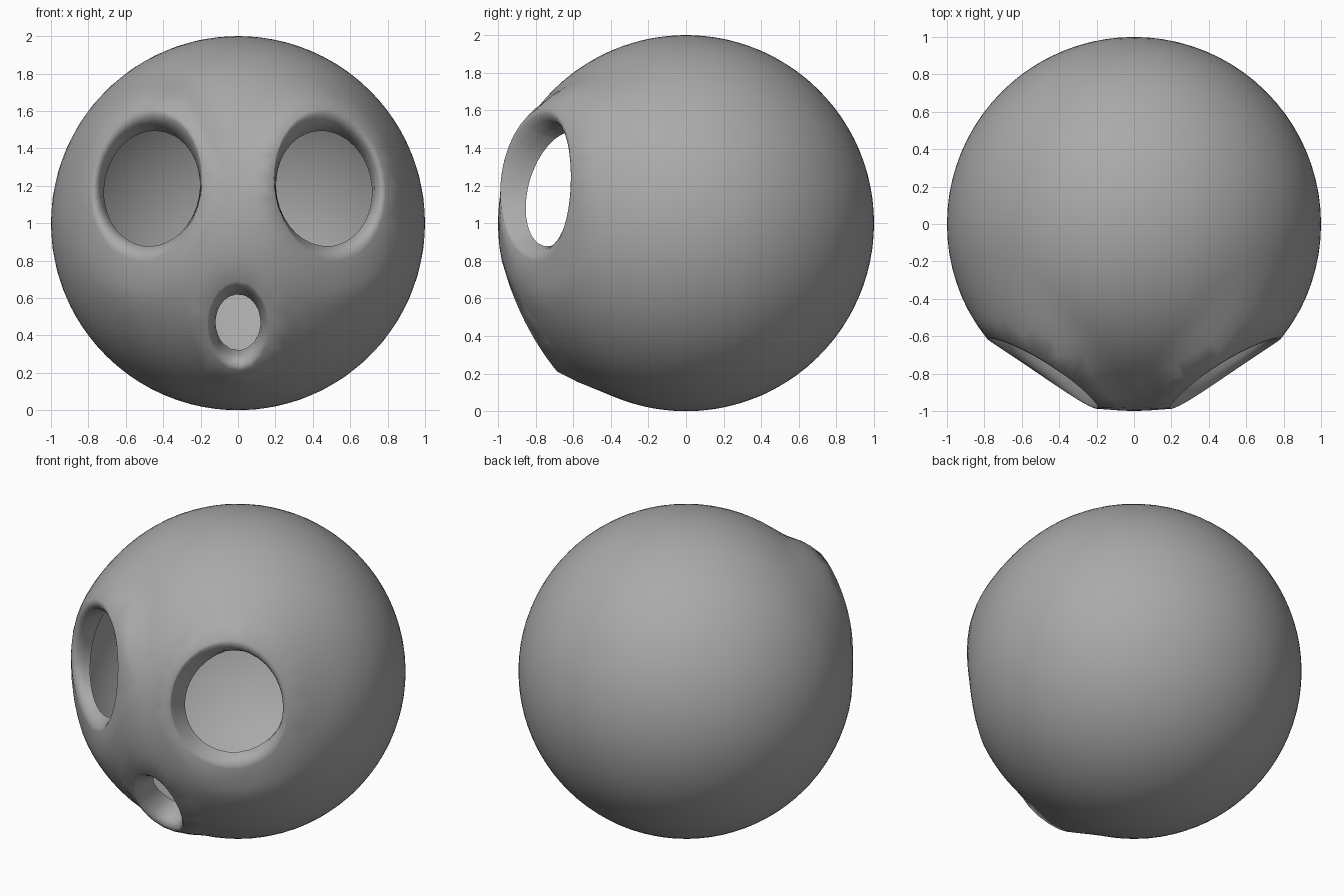
import bpy, bmesh, math

if "Cube" in bpy.data.objects:
    bpy.data.objects.remove(bpy.data.objects["Cube"])

TILT = 0.16
# centre, rim half-sizes, hole centre, hole half-sizes, tilt, rim swell (mean, top-minus-bottom)
EYE = dict(c=(0.49, 0.205), rim=(0.295, 0.41), hc=(0.46, 0.185), hole=(0.255, 0.31),
           tilt=TILT, swell=(0.02, 0.05), depth=0.885)
MOUTH = dict(c=(0.0, -0.55), rim=(0.165, 0.24), hc=(0.0, -0.53), hole=(0.12, 0.15),
             tilt=0.0, swell=(0.02, -0.025), depth=0.87)


def polar(o, x, z):
    """Elliptic distance (1 on the rim) and angle around an opening."""
    dx, dz = x - o["c"][0], z - o["c"][1]
    c, s = math.cos(o["tilt"]), math.sin(o["tilt"])
    u, v = (dx * c + dz * s) / o["rim"][0], (-dx * s + dz * c) / o["rim"][1]
    return math.hypot(u, v), math.atan2(v, u)


def ellipse(o, centre, size, a):
    c, s = math.cos(o["tilt"]), math.sin(o["tilt"])
    u, v = size[0] * math.cos(a), size[1] * math.sin(a)
    return centre[0] + u * c - v * s, centre[1] + u * s + v * c


def swell(o, e, a):
    t = max(0.0, min(1.0, (1.5 - e) / 0.5))
    return t * t * (3 - 2 * t) * (o["swell"][0] + o["swell"][1] * math.sin(a))


def front_y(x, z, r):
    return -math.sqrt(max(r * r - x * x - z * z, 0.0))


def nearest(v):
    """Opening closest to a vertex, with its polar position."""
    best = [(polar(o, abs(v.co.x) if o is EYE else v.co.x, v.co.z), o) for o in (EYE, MOUTH)]
    (e, a), o = min(best, key=lambda b: b[0][0])
    return o, e, a


bm = bmesh.new()
bmesh.ops.create_icosphere(bm, subdivisions=5, radius=1.0)

# cut the eye and mouth openings
cut = [v for v in bm.verts if v.co.y < 0 and nearest(v)[1] < 1.0]
bmesh.ops.delete(bm, geom=cut, context='VERTS')
loose = [v for v in bm.verts if not v.link_faces]
bmesh.ops.delete(bm, geom=loose, context='VERTS')

# snap rims to clean ovals and swell the surface around them
rim = {}
for v in bm.verts:
    if v.co.y >= 0:
        continue
    o, e, a = nearest(v)
    side = -1 if (o is EYE and v.co.x < 0) else 1
    if v.is_boundary:
        x, z = ellipse(o, o["c"], o["rim"], a)
        v.co.x, v.co.z = side * x, z
        e = 1.0
        rim[v] = (o, a, side)
        v.co.y = front_y(v.co.x, v.co.z, 1.0 + swell(o, e, a))
    elif e < 1.5:
        v.co.y = front_y(v.co.x, v.co.z, 1.0 + swell(o, e, a))

# rounded lips rolling inward to the holes
edges = [e for e in bm.edges if e.is_boundary]
start = {v: (v.co.copy(), *d) for v, d in rim.items()}
for t, drop in ((0.25, 0.08), (0.55, 0.28), (0.82, 0.6), (1.0, 1.0)):
    old = {e: tuple(e.verts) for e in edges}
    new_vert = {}
    for v in {v for pair in old.values() for v in pair}:
        co, o, a, side = start[v]
        hx, hz = ellipse(o, o["hc"], o["hole"], a)
        x = co.x + (side * hx - co.x) * t
        z = co.z + (hz - co.z) * t
        r = co.length + (o["depth"] - co.length) * drop
        n = bm.verts.new((x, front_y(x, z, r), z))
        start[n] = start[v]
        new_vert[v] = n
    for e, (p, q) in old.items():
        loop = e.link_loops[0]
        p, q = loop.vert, loop.link_loop_next.vert
        bm.faces.new((q, p, new_vert[p], new_vert[q]))
    edges = [bm.edges.get((new_vert[p], new_vert[q])) for p, q in old.values()]

for v in bm.verts:
    v.co.z += 1.0
for f in bm.faces:
    f.smooth = True

mesh = bpy.data.meshes.new("hollow_mask_head")
bm.to_mesh(mesh)
bm.free()
head = bpy.data.objects.new("hollow_mask_head", mesh)
bpy.context.collection.objects.link(head)

grey = bpy.data.materials.new("mid grey")
grey.diffuse_color = (0.4, 0.4, 0.4, 1)
grey.use_nodes = True
grey.node_tree.nodes["Principled BSDF"].inputs["Base Color"].default_value = grey.diffuse_color
mesh.materials.append(grey)
